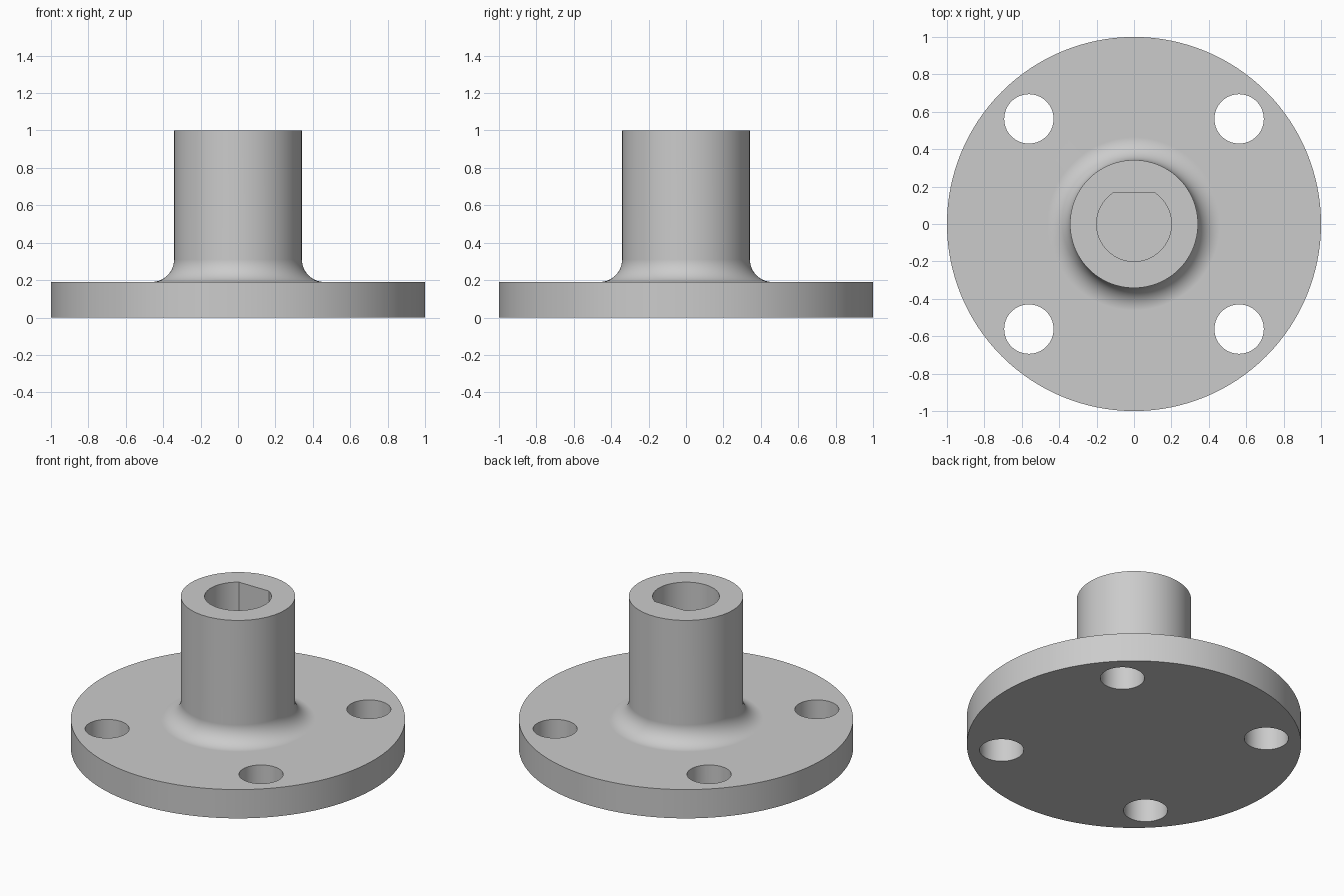
import bpy, bmesh
from math import sin, cos, pi, asin, radians
from mathutils import Matrix, Vector

cube = bpy.data.objects.get("Cube")
if cube:
    bpy.data.objects.remove(cube, do_unlink=True)

SEGMENTS = 128
PLATE_TOP, HUB_TOP = 0.19, 1.0
HUB_RADIUS, FILLET = 0.342, 0.12
BORE_RADIUS, BORE_FLAT, BORE_FLOOR = 0.2, 0.167, 0.19
BOLT_OFFSET, BOLT_RADIUS = 0.562, 0.132

metal = bpy.data.materials.new("plain grey metal")
metal.use_nodes = True
grey = (0.6, 0.6, 0.6, 1)
metal.diffuse_color = grey
metal.node_tree.nodes["Principled BSDF"].inputs["Base Color"].default_value = grey


def make_object(name, bm):
    bmesh.ops.recalc_face_normals(bm, faces=bm.faces)
    mesh = bpy.data.meshes.new(name)
    bm.to_mesh(mesh)
    bm.free()
    mesh.materials.append(metal)
    obj = bpy.data.objects.new(name, mesh)
    bpy.context.collection.objects.link(obj)
    return obj


def lathe(name, profile):
    bm = bmesh.new()
    verts = [bm.verts.new((r, 0, z)) for r, z in profile]
    edges = [bm.edges.new(pair) for pair in zip(verts, verts[1:])]
    bmesh.ops.spin(bm, geom=verts + edges, cent=(0, 0, 0), axis=(0, 0, 1),
                   angle=2 * pi, steps=SEGMENTS)
    bmesh.ops.remove_doubles(bm, verts=bm.verts, dist=1e-5)
    # close the flat underside and the hub end
    bmesh.ops.holes_fill(bm, edges=[e for e in bm.edges if e.is_boundary], sides=0)
    return make_object(name, bm)


def extrude_outline(name, points, bottom, top):
    bm = bmesh.new()
    base = bm.faces.new([bm.verts.new((x, y, bottom)) for x, y in points])
    moved = bmesh.ops.extrude_face_region(bm, geom=[base], use_keep_orig=True)["geom"]
    bmesh.ops.translate(bm, vec=(0, 0, top - bottom),
                        verts=[v for v in moved if isinstance(v, bmesh.types.BMVert)])
    return make_object(name, bm)


# Round plate, hub and the concave fillet between them
fillet = [(HUB_RADIUS + FILLET * (1 - sin(a)), PLATE_TOP + FILLET * (1 - cos(a)))
          for a in [i * pi / 24 for i in range(13)]]
flange = lathe("flanged_hub", [(1, 0), (1, PLATE_TOP)] + fillet + [(HUB_RADIUS, HUB_TOP)])

# Blind D-shaped bore with its flat towards the back
start = asin(BORE_FLAT / BORE_RADIUS)
sweep = pi + 2 * start
bore = [(BORE_RADIUS * cos(start - sweep * i / 64),
         BORE_RADIUS * sin(start - sweep * i / 64)) for i in range(65)]
cutters = [extrude_outline("bore_cutter", bore, BORE_FLOOR, HUB_TOP + 0.1)]

# Four bolt holes through the plate
for sx in (-1, 1):
    for sy in (-1, 1):
        bm = bmesh.new()
        bmesh.ops.create_cone(bm, cap_ends=True, segments=64, radius1=BOLT_RADIUS,
                              radius2=BOLT_RADIUS, depth=1,
                              matrix=Matrix.Translation((sx * BOLT_OFFSET, sy * BOLT_OFFSET, 0)))
        cutters.append(make_object("bolt_hole_cutter", bm))

bpy.context.view_layer.objects.active = flange
for cutter in cutters:
    cutter.hide_render = True
    cut = flange.modifiers.new("cut", "BOOLEAN")
    cut.operation = "DIFFERENCE"
    cut.solver = "EXACT"
    cut.object = cutter
    bpy.ops.object.modifier_apply(modifier=cut.name)
    bpy.data.objects.remove(cutter, do_unlink=True)

# Smooth round walls, crisp rims, flat plate
bpy.ops.object.select_all(action="DESELECT")
flange.select_set(True)
bpy.ops.object.shade_smooth_by_angle(angle=radians(30))
weighted = flange.modifiers.new("flat_faces", "WEIGHTED_NORMAL")
weighted.keep_sharp = True
